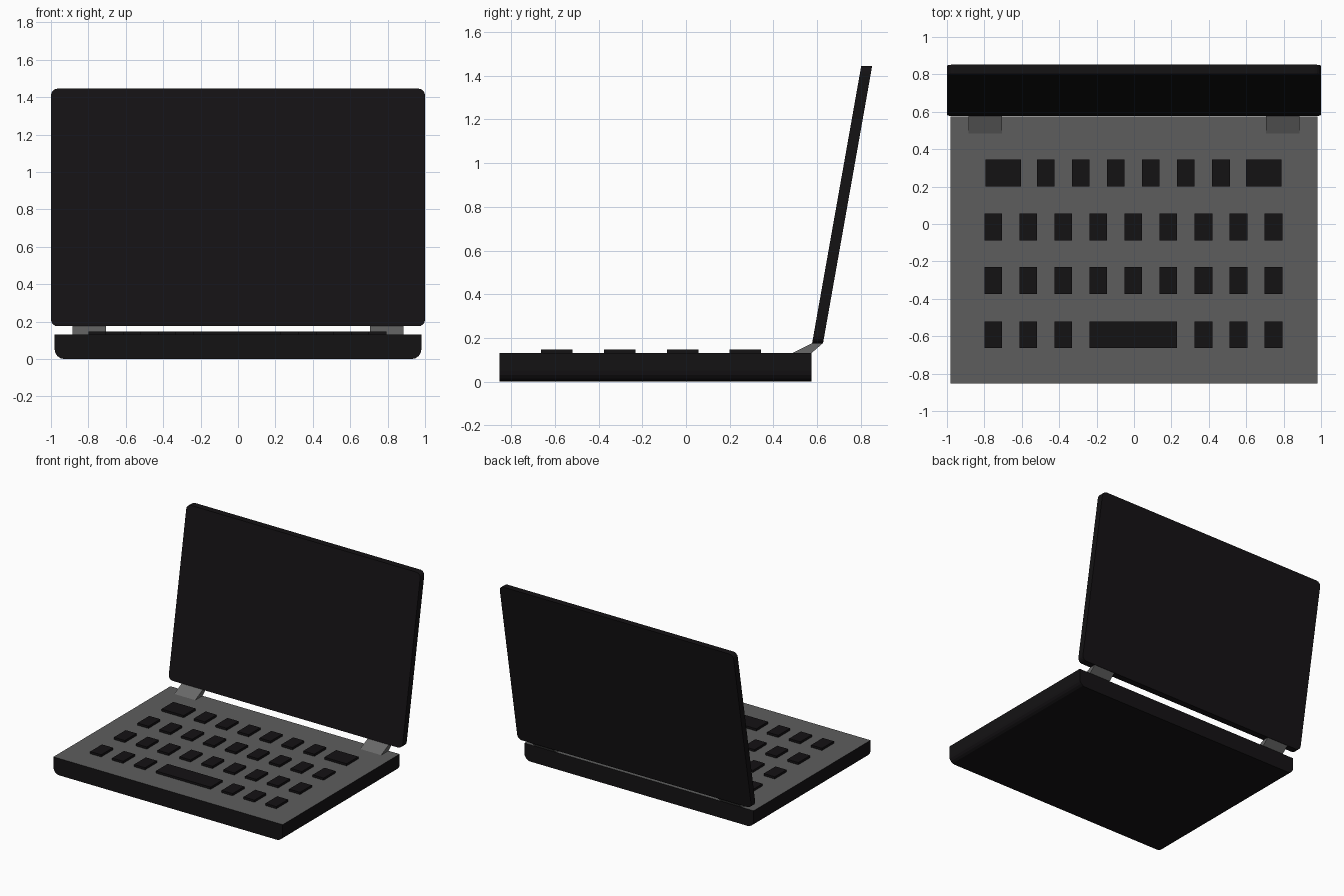
import bpy, bmesh
from math import sin, cos, pi

if "Cube" in bpy.data.objects:
    bpy.data.objects.remove(bpy.data.objects["Cube"])


def material(name, rgb):
    m = bpy.data.materials.new(name)
    m.diffuse_color = (*rgb, 1)
    m.use_nodes = True
    m.node_tree.nodes["Principled BSDF"].inputs["Base Color"].default_value = m.diffuse_color
    return m


BLACK = material("black_plastic", (0.007, 0.006, 0.007))
GREY = material("grey_deck", (0.11, 0.11, 0.11))
HINGE = material("hinge_grey", (0.14, 0.14, 0.14))


def prism(name, near, far, mats):
    """Solid between two matching rings of points."""
    bm = bmesh.new()
    a = [bm.verts.new(p) for p in near]
    b = [bm.verts.new(p) for p in far]
    bm.faces.new(a)
    bm.faces.new(b[::-1])
    n = len(a)
    for i in range(n):
        j = (i + 1) % n
        bm.faces.new((a[i], b[i], b[j], a[j]))
    bmesh.ops.recalc_face_normals(bm, faces=bm.faces)
    me = bpy.data.meshes.new(name)
    bm.to_mesh(me)
    bm.free()
    for m in mats:
        me.materials.append(m)
    ob = bpy.data.objects.new(name, me)
    bpy.context.collection.objects.link(ob)
    return ob


def arc(cx, cz, r, start, steps=4):
    """Quarter circle of (x, z) points, counter-clockwise."""
    return [(cx + r * cos(start + pi / 2 * i / steps),
             cz + r * sin(start + pi / 2 * i / steps)) for i in range(steps + 1)]


# Base: rounded lower side edges, grey upper face
R = 0.05
base_ring = (arc(-0.98 + R, R, R, pi) + arc(0.98 - R, R, R, 1.5 * pi)
             + [(0.98, 0.13), (-0.98, 0.13)])
base = prism("base", [(x, -0.854, z) for x, z in base_ring],
             [(x, 0.574, z) for x, z in base_ring], [BLACK, GREY])
for f in base.data.polygons:
    if f.normal.z > 0.9:
        f.material_index = 1

# Screen lid: rounded rectangle leaning back
r, lo, hi = 0.035, 0.175, 1.445
lid_ring = (arc(-1 + r, lo + r, r, pi) + arc(1 - r, lo + r, r, 1.5 * pi)
            + arc(1 - r, hi - r, r, 0) + arc(-1 + r, hi - r, r, pi / 2))


def lean(z):
    return 0.577 + (z - lo) * 0.225 / (hi - lo)


prism("screen_lid", [(x, lean(z), z) for x, z in lid_ring],
      [(x, lean(z) + 0.05, z) for x, z in lid_ring], [BLACK])

# Hinges: sloped wedges, left and right
hinge_side = [(0.485, 0.13), (0.577, 0.176), (0.626, 0.176), (0.574, 0.13)]
for label, s in (("left", -1), ("right", 1)):
    prism(f"hinge_{label}", [(s * 0.705, y, z) for y, z in hinge_side],
          [(s * 0.885, y, z) for y, z in hinge_side], [HINGE])


# Keys: (centre x, half width) for each row
def key(name, x, y, hw):
    hd = 0.072
    ring = [(x - hw, y - hd), (x + hw, y - hd), (x + hw, y + hd), (x - hw, y + hd)]
    prism(name, [(*p, 0.125) for p in ring], [(*p, 0.147) for p in ring], [BLACK])


STEP, HW = 0.1872, 0.047
X0 = -0.003
full = [((i - 4) * STEP, HW) for i in range(9)]
top = ([(-3.72 * STEP, 0.095)] + [((i - 2.5) * STEP, HW) for i in range(6)]
       + [(3.72 * STEP, 0.095)])
bottom = full[:3] + [(0, 0.234)] + full[6:]
# space bar sits on the 4 centre-left columns
bottom = full[:3] + [(0.0, 0.234)] + full[6:]
for r_i, (y, row) in enumerate(((0.272, top), (-0.015, full),
                                (-0.303, full), (-0.592, bottom))):
    for k_i, (x, hw) in enumerate(row):
        kind = "space_bar" if hw > 0.2 else f"key_{r_i + 1}_{k_i + 1}"
        key(kind, x + X0, y, hw)
